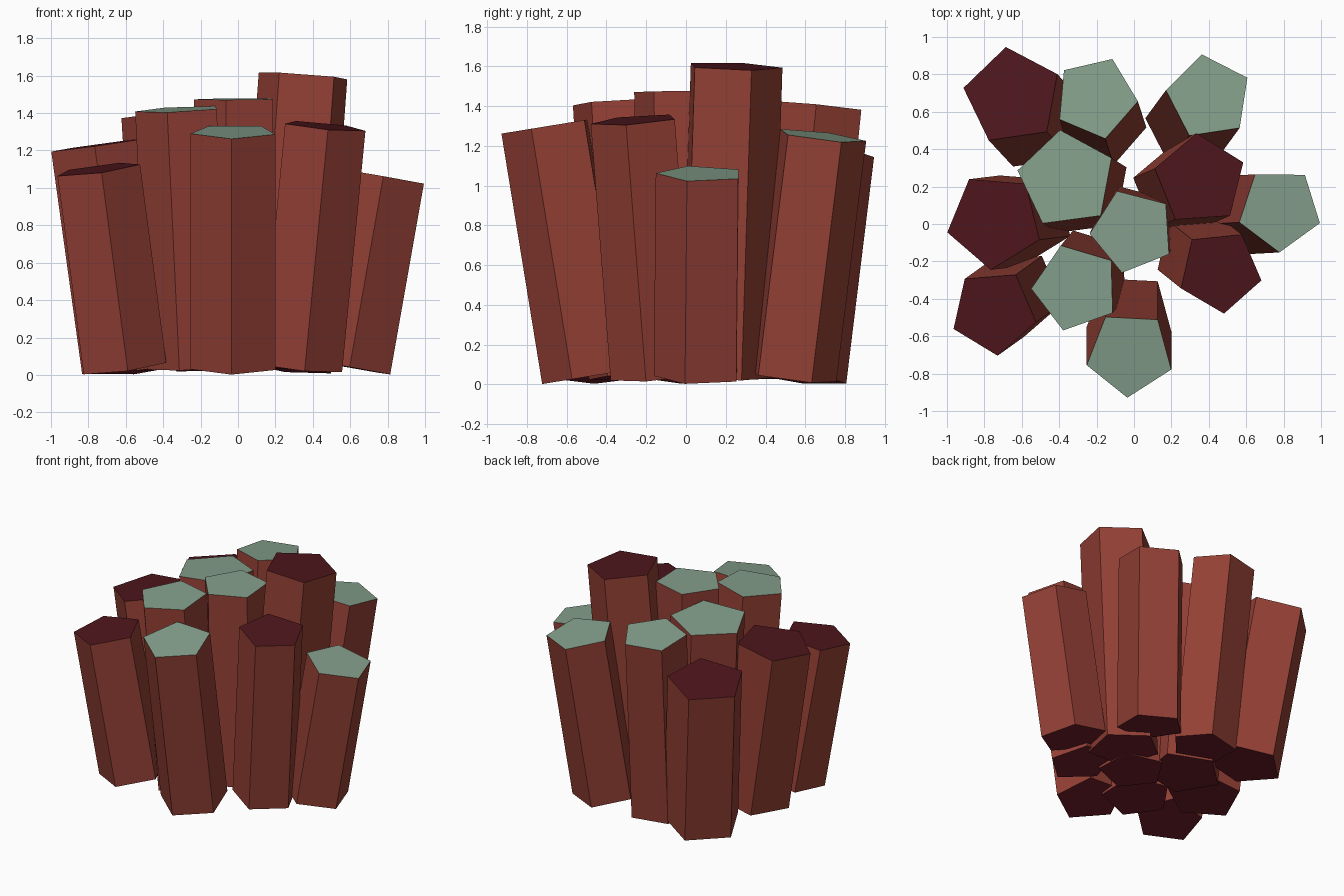
import bpy, bmesh
from math import cos, sin, radians
from mathutils import Vector

if "Cube" in bpy.data.objects:
    bpy.data.objects.remove(bpy.data.objects["Cube"])


def material(name, color):
    m = bpy.data.materials.new(name)
    m.diffuse_color = (*color, 1)
    m.use_nodes = True
    m.node_tree.nodes["Principled BSDF"].inputs["Base Color"].default_value = m.diffuse_color
    return m


stone = material("red_stone", (0.30, 0.052, 0.036))
base = material("dark_base", (0.155, 0.013, 0.023))
moss = material("pale_green_top", (0.235, 0.352, 0.262))
maroon = material("maroon_top", (0.076, 0.008, 0.012))

BASE_Z = 0.04


def column(name, top, shift, radius, phase, cap):
    """Leaning pentagonal prism; both ends are square to its axis."""
    top = Vector(top)
    bottom = Vector((top.x + shift[0], top.y + shift[1], BASE_Z))
    axis = (top - bottom).normalized()
    turn = Vector((0, 0, 1)).rotation_difference(axis)
    ring = [turn @ Vector((radius * cos(radians(phase + 72 * i)),
                           radius * sin(radians(phase + 72 * i)), 0)) for i in range(5)]
    bm = bmesh.new()
    low = [bm.verts.new(bottom + p) for p in ring]
    high = [bm.verts.new(top + p) for p in ring]
    for i in range(5):
        j = (i + 1) % 5
        bm.faces.new((low[i], low[j], high[j], high[i]))
    bm.faces.new(high).material_index = 1
    bm.faces.new(low[::-1]).material_index = 2
    mesh = bpy.data.meshes.new(name)
    bm.to_mesh(mesh)
    bm.free()
    for m in (stone, cap, base):
        mesh.materials.append(m)
    bpy.context.collection.objects.link(bpy.data.objects.new(name, mesh))


# top centre, offset of the base from the top, radius, corner angle, cap
columns = [
    # back row
    ((-0.65, 0.683, 1.18), (0.13, -0.14), 0.268, 98, maroon),
    ((-0.204, 0.675, 1.40), (0.045, -0.14), 0.226, 67, moss),
    ((0.40, 0.678, 1.25), (-0.11, -0.15), 0.233, 99, moss),
    # middle
    ((-0.361, 0.238, 1.39), (0.08, -0.05), 0.267, 97.5, moss),
    ((0.353, 0.236, 1.60), (-0.115, -0.05), 0.25, 94, maroon),
    ((-0.007, -0.038, 1.475), (0.01, 0.025), 0.23, 39.5, moss),
    ((-0.746, 0.016, 1.23), (0.165, 0.02), 0.262, 121.5, maroon),
    ((0.779, 0.078, 1.06), (-0.18, -0.01), 0.23, 53.5, moss),
    # front row
    ((-0.751, -0.471, 1.10), (0.14, 0.10), 0.235, 131, maroon),
    ((-0.311, -0.34, 1.42), (0.065, 0.08), 0.239, 109.5, moss),
    ((-0.023, -0.694, 1.30), (0.0, 0.205), 0.238, 123, moss),
    ((0.46, -0.253, 1.33), (-0.125, 0.10), 0.228, 59.5, maroon),
]
for n, spec in enumerate(columns, 1):
    column(f"stone_column_{n:02d}", *spec)
